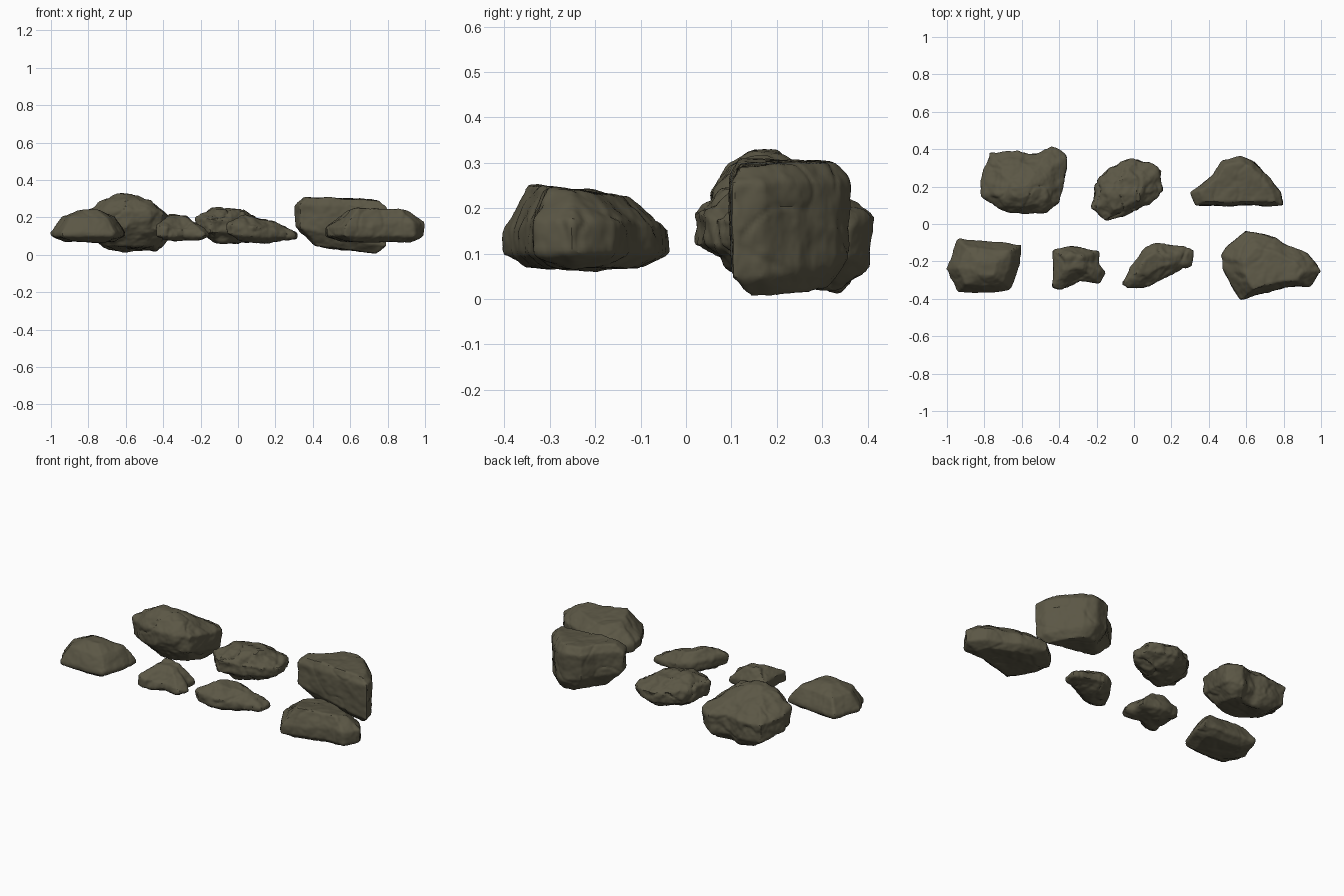
import bpy
import bmesh
from mathutils import Vector, noise

cube = bpy.data.objects.get("Cube")
if cube:
    bpy.data.objects.remove(cube, do_unlink=True)

# One dark olive stone colour
stone = bpy.data.materials.new("olive_stone")
stone.use_nodes = True
colour = (0.105, 0.095, 0.06, 1.0)
stone.diffuse_color = colour
shader = stone.node_tree.nodes["Principled BSDF"]
shader.inputs["Base Color"].default_value = colour
shader.inputs["Roughness"].default_value = 0.9


def ring_of(bm, outline, centre_x, centre_y, scale, height, slope_x=0.0, slope_y=0.0):
    """Outline shrunk towards a centre and tilted (hundredths)."""
    ring = []
    for x, y in outline:
        dx = (x - centre_x) * scale
        dy = (y - centre_y) * scale
        dz = slope_x * dx + slope_y * dy
        ring.append(bm.verts.new(Vector((centre_x + dx, centre_y + dy, height + dz)) / 100))
    return ring


def weather(mesh, rough):
    """Push the surface in and out with broad lumps, creases and fine grain."""
    normals = [v.normal.copy() for v in mesh.vertices]
    for vert, normal in zip(mesh.vertices, normals):
        p = vert.co.copy()
        lumps = noise.noise(p * 9) * 0.01
        crease = -max(0.0, 0.12 - abs(noise.noise(p * 7 + Vector((3, 1, 5))))) * 0.04
        grain = noise.fractal(p * 22, 1.0, 2.0, 3) * 0.005
        vert.co = p + normal * (lumps + crease + grain + 0.002) * rough


def rock(name, outline, rings, rough=1.0):
    # Loft the rough block from the bottom ring to the top ring
    bm = bmesh.new()
    loops = [ring_of(bm, outline, *ring) for ring in rings]
    count = len(outline)
    for low, high in zip(loops, loops[1:]):
        for i in range(count):
            j = (i + 1) % count
            bm.faces.new((low[i], low[j], high[j], high[i]))
    bm.faces.new(loops[0][::-1])
    bm.faces.new(loops[-1])
    bmesh.ops.triangulate(bm, faces=bm.faces[:])
    bmesh.ops.recalc_face_normals(bm, faces=bm.faces[:])
    mesh = bpy.data.meshes.new(name)
    bm.to_mesh(mesh)
    bm.free()
    obj = bpy.data.objects.new(name, mesh)
    bpy.context.collection.objects.link(obj)

    # Even out the surface and soften the edges
    bpy.ops.object.select_all(action="DESELECT")
    obj.select_set(True)
    bpy.context.view_layer.objects.active = obj
    remesh = obj.modifiers.new("even_surface", "REMESH")
    remesh.mode = "VOXEL"
    remesh.voxel_size = 0.008
    soften = obj.modifiers.new("soft_edges", "SMOOTH")
    soften.iterations = 3
    for modifier in (remesh, soften):
        bpy.ops.object.modifier_apply(modifier=modifier.name)
    weather(obj.data, rough)
    obj.data.materials.clear()
    obj.data.materials.append(stone)
    bpy.ops.object.shade_smooth_by_angle()


# Each rock: plan outline, then rings of centre x, centre y, scale, height, slopes

# Back row
rock("back_right_boulder",
     [(-82, 23), (-81, 15), (-72, 8), (-60, 5), (-47, 7), (-40, 11),
      (-37, 23), (-36, 36), (-44, 41), (-50, 38), (-56, 37), (-62, 39), (-77, 38)],
     [(-54, 26, 0.6, 3, 0, -0.15), (-58, 22, 0.97, 11, 0, -0.2),
      (-58, 22, 1, 21, 0, -0.15), (-60, 17, 0.65, 28, 0, -0.2), (-61, 16, 0.2, 32)])

rock("back_middle_rock",
     [(-22, 9), (-15, 1), (-2, 5), (9, 11), (15, 18), (15, 29),
      (8, 33), (-2, 36), (-13, 30), (-20, 21)],
     [(-3, 18, 0.45, 7), (-3, 18, 0.95, 12), (-3, 18, 1, 18, -0.1),
      (-6, 15, 0.5, 24, -0.1)], 1.4)

rock("back_left_block",
     [(30, 17), (33, 10), (51, 10), (80, 10), (78, 17), (72, 25),
      (64, 33), (57, 36), (47, 34), (42, 26), (36, 21)],
     [(62, 23, 0.65, 2, -0.14), (58, 21, 0.98, 9, -0.22), (58, 21, 1, 26, -0.03),
      (56, 20, 0.8, 30, -0.05)], 0.7)

# Front row
rock("front_right_slab",
     [(-100, -24), (-94, -36), (-78, -37), (-66, -35), (-61, -21),
      (-60, -11), (-80, -9), (-94, -8)],
     [(-78, -23, 0.65, 7), (-80, -22, 1, 10), (-80, -22, 1, 12),
      (-80, -23, 0.7, 20), (-79, -24, 0.3, 24)], 0.6)

rock("front_small_rock",
     [(-44, -34), (-38, -35), (-29, -30), (-18, -32), (-15, -26),
      (-19, -22), (-19, -15), (-34, -12), (-44, -14), (-43, -20)],
     [(-30, -23, 0.6, 8), (-30, -23, 1, 10), (-30, -23, 1, 14, -0.15),
      (-33, -19, 0.35, 21, -0.1)])

rock("front_middle_rock",
     [(-6, -32), (-3, -34), (8, -33), (19, -27), (31, -22), (32, -14),
      (14, -10), (6, -13), (0, -21)],
     [(12, -22, 0.5, 7), (12, -22, 1, 10, -0.05), (12, -22, 1, 14, -0.15),
      (8, -21, 0.45, 20, -0.2)])

rock("front_left_boulder",
     [(47, -17), (48, -25), (52, -33), (57, -41), (68, -37), (81, -34), (94, -33),
      (100, -25), (93, -16), (83, -12), (75, -7), (60, -4), (50, -12)],
     [(74, -22, 0.7, 7), (73, -24, 1, 10), (73, -24, 1, 16, 0.05),
      (75, -26, 0.6, 24, 0, -0.12)], 0.7)
